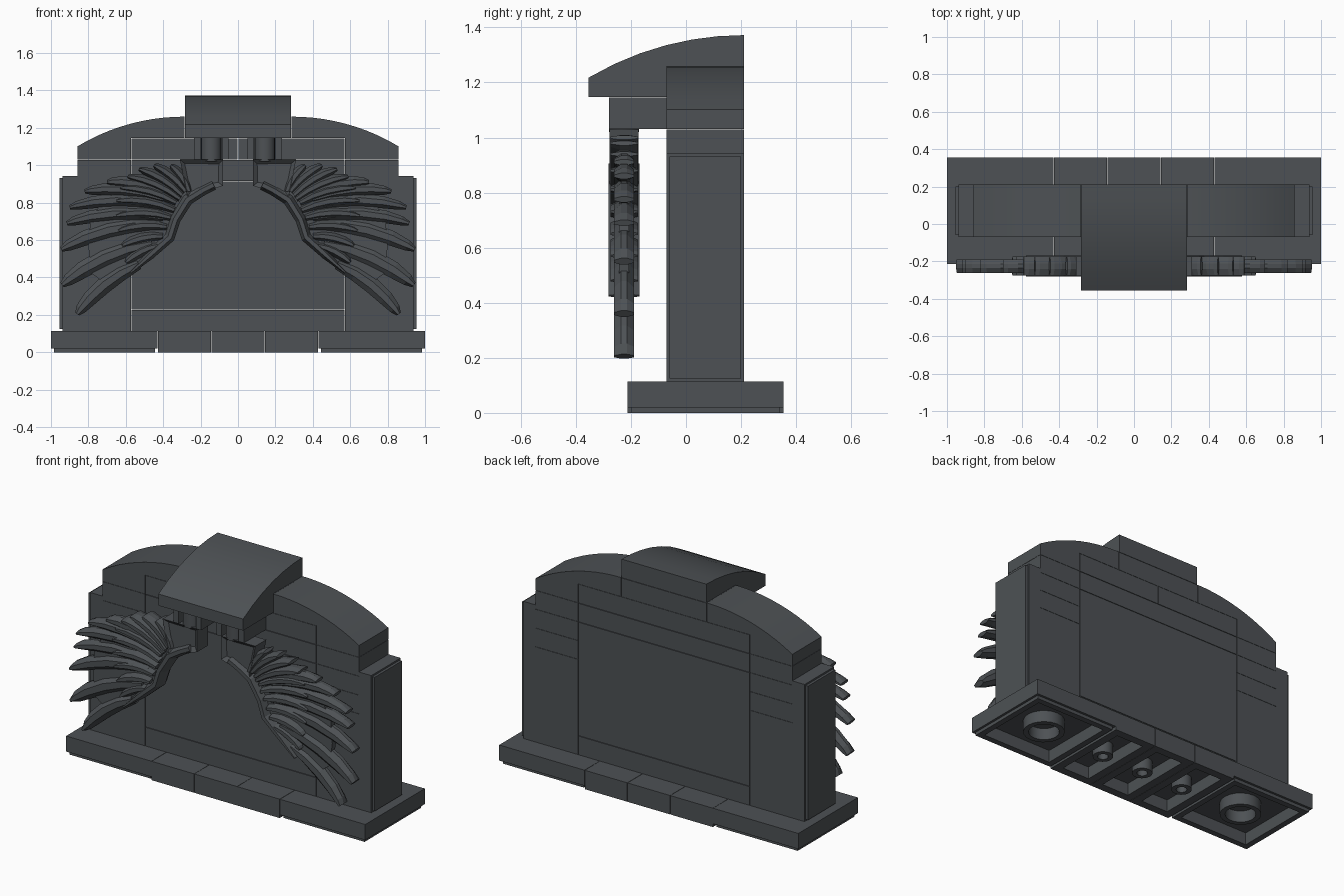
import bpy, bmesh, math
from mathutils import Vector

if "Cube" in bpy.data.objects:
    bpy.data.objects.remove(bpy.data.objects["Cube"])

grey = bpy.data.materials.new("dark_grey")
grey.diffuse_color = (0.075, 0.083, 0.09, 1)
grey.use_nodes = True
grey.node_tree.nodes["Principled BSDF"].inputs["Base Color"].default_value = grey.diffuse_color
S = 2 / 7            # one grid module
YF, YB = -0.07, 0.21  # wall front and back


def finish(bm, name, smooth=None):
    bmesh.ops.recalc_face_normals(bm, faces=bm.faces[:])
    me = bpy.data.meshes.new(name)
    bm.to_mesh(me)
    bm.free()
    me.materials.append(grey)
    ob = bpy.data.objects.new(name, me)
    bpy.context.collection.objects.link(ob)
    if smooth:
        bpy.ops.object.select_all(action='DESELECT')
        ob.select_set(True)
        bpy.context.view_layer.objects.active = ob
        bpy.ops.object.shade_smooth_by_angle(angle=math.radians(smooth))
    return ob


def add_box(bm, x0, x1, y0, y1, z0, z1):
    r = bmesh.ops.create_cube(bm, size=1)
    for v in r['verts']:
        v.co = ((x0 + x1) / 2 + v.co.x * (x1 - x0),
                (y0 + y1) / 2 + v.co.y * (y1 - y0),
                (z0 + z1) / 2 + v.co.z * (z1 - z0))


def box(name, *b):
    bm = bmesh.new()
    add_box(bm, *b)
    return finish(bm, name)


def add_prism(bm, pts, a, b, axis):
    """Extrude a 2D outline along x (points y,z) or y (points x,z)."""
    def put(p, t):
        return (t, p[0], p[1]) if axis == 'x' else (p[0], t, p[1])
    f0 = bm.faces.new([bm.verts.new(put(p, a)) for p in pts])
    f1 = bm.faces.new([bm.verts.new(put(p, b)) for p in pts])
    n = len(pts)
    for i in range(n):
        j = (i + 1) % n
        bm.faces.new((f0.verts[i], f0.verts[j], f1.verts[j], f1.verts[i]))
    return f0, f1


def add_ring_tube(bm, cx, cy, z0, z1, ro, ri, n):
    rings = []
    for r, z in ((ro, z0), (ro, z1), (ri, z1), (ri, z0)):
        rings.append([bm.verts.new((cx + r * math.cos(2 * math.pi * i / n),
                                    cy + r * math.sin(2 * math.pi * i / n), z)) for i in range(n)])
    for k in range(4):
        p, q = rings[k], rings[(k + 1) % 4]
        for i in range(n):
            j = (i + 1) % n
            bm.faces.new((p[i], p[j], q[j], q[i]))


def arc(x0, z0, x1, drop, n):
    """Points on a circle that starts flat at x0,z0 and drops on the way to x1."""
    w = abs(x1 - x0)
    R = (w * w + drop * drop) / (2 * drop)
    pts = []
    for i in range(n + 1):
        t = i / n
        pts.append((x0 + (x1 - x0) * t, z0 - (R - math.sqrt(R * R - (w * t) ** 2))))
    return pts


# Base plates: hollow underneath, with a tube or pin in the middle
def base_plate(name, x0, x1, groove, ro, ri):
    g, lip, top, e, wall = groove, 0.02, 0.114, 0.001, 0.05
    y0, y1 = -0.213, 0.355
    x0, x1 = x0 + e, x1 - e
    bm = bmesh.new()
    levels = [(g, 0), (g, lip), (0, lip), (0, top)] if g else [(0, 0), (0, top)]
    levels = [(wall, 0.075), (wall, 0)] + levels
    rings = [[bm.verts.new(p) for p in ((x0 + d, y0 + d, z), (x1 - d, y0 + d, z),
                                        (x1 - d, y1 - d, z), (x0 + d, y1 - d, z))] for d, z in levels]
    for p, q in zip(rings, rings[1:]):
        for i in range(4):
            j = (i + 1) % 4
            bm.faces.new((p[i], p[j], q[j], q[i]))
    bm.faces.new(rings[0])
    bm.faces.new(rings[-1])
    add_ring_tube(bm, (x0 + x1) / 2, (y0 + y1) / 2, 0.004, 0.076, ro, ri, 20)
    finish(bm, name, 30)


for s, side in ((-1, "left"), (1, "right")):
    a, b = sorted((s * 1.5 * S, s * 3.5 * S))
    base_plate("base_corner_" + side, a, b, 0.014, 0.116, 0.086)
for i in (-1, 0, 1):
    base_plate("base_middle_%d" % (i + 2), (i - .5) * S, (i + .5) * S, 0, 0.057, 0.03)

# Wall blocks with hairline seams
G = 0.0015
for i, (z0, z1) in enumerate(((0.114, 0.23), (0.23, 0.917), (0.917, 1.031))):
    box("wall_middle_%d" % i, -2 * S + G, 2 * S - G, YF, YB, z0, z1 - 2 * G)
for s, side in ((-1, "left"), (1, "right")):
    for i, (z0, z1) in enumerate(((0.114, 0.69), (0.69, 0.803), (0.803, 0.917), (0.917, 1.031))):
        a, b = sorted((s * (2 * S + G), s * 3 * S))
        box("wall_%s_%d" % (side, i), a, b, YF, YB, z0, z1 - G)
    a, b = sorted((0, s * 2 * S))
    box("wall_upper_" + side, a + G, b - G, YF, YB, 1.031, 1.145 - G)
    # side panel with a slightly inset outer layer
    bm = bmesh.new()
    a, b = sorted((s * 0.857, s * 0.939))
    add_box(bm, a, b, YF, YB, 0.114, 0.942)
    a, b = sorted((s * 0.939, s * 0.955))
    add_box(bm, a, b, YF + .01, YB - .01, 0.124, 0.932)
    finish(bm, "side_panel_" + side)
    # curved shoulder
    top = arc(S + G, 1.26, 3 * S, 0.158, 10)
    pts = top + [(3 * S, 1.031), (2 * S + G, 1.031), (2 * S + G, 1.145), (S + G, 1.145)]
    bm = bmesh.new()
    add_prism(bm, [(s * x, z) for x, z in pts], YF, YB, 'y')
    finish(bm, "shoulder_" + side, 30)
box("roof_support", -S + G, S - G, YF, YB, 1.145, 1.258)

# Curved roof overhanging the front
bm = bmesh.new()
add_prism(bm, arc(YB, 1.372, -0.355, 0.155, 6) + [(-0.355, 1.147), (YF - G, 1.147), (YF - G, 1.26), (YB, 1.26)],
          -0.283, 0.283, 'x')
finish(bm, "roof", 30)

# Wings
YC = -0.225


def add_spar(bm, s, path, widths, half):
    """Loft a six-sided bevelled section along a path in the xz plane."""
    rings = []
    for i, p in enumerate(path):
        d = (path[min(i + 1, len(path) - 1)] - path[max(i - 1, 0)]).normalized()
        n, w = Vector((-d.y, d.x)), widths[i]
        ring = []
        for u, v in ((1, .3), (.4, 1), (-.4, 1), (-1, .3), (-1, -.3), (-.4, -1), (.4, -1), (1, -.3)):
            q = p + n * (u * w)
            ring.append(bm.verts.new((s * q.x, YC + v * half, q.y)))
        rings.append(ring)
    for a, b in zip(rings, rings[1:]):
        for i in range(8):
            j = (i + 1) % 8
            bm.faces.new((a[i], a[j], b[j], b[i]))
    bm.faces.new(rings[0])
    bm.faces.new(rings[-1])


def add_feather(bm, s, x0, z0, x1, z1, w, half):
    a, b = Vector((x0, z0)), Vector((x1, z1))
    d = b - a
    c = (a + b) / 2 + Vector((-d.y, d.x)) * 0.14
    ts = (0, .25, .5, .75, .92, 1)
    path = [a * (1 - t) ** 2 + c * (2 * t * (1 - t)) + b * t * t for t in ts]
    add_spar(bm, s, path, [w * k for k in (.6, .9, 1, .9, .65, .3)], half)


long_feathers = ((.40, .85, .70, .91, .035), (.40, .82, .82, .86, .036), (.40, .78, .90, .775, .036),
                 (.40, .72, .915, .69, .038), (.42, .68, .945, .55, .045), (.46, .58, .94, .36, .05),
                 (.53, .47, .86, .205, .045))
short_feathers = ((.26, .86, .36, 1.0), (.28, .86, .45, 1.0), (.30, .84, .53, .98), (.31, .82, .59, .94),
                  (.33, .80, .63, .88), (.34, .76, .65, .81), (.36, .72, .65, .73), (.38, .67, .64, .65),
                  (.40, .62, .62, .57), (.43, .57, .60, .48))
inner_edge = [(.15, .88), (.25, .80), (.32, .695), (.345, .60), (.465, .50), (.57, .42)]
outer_edge = [(.70, .36), (.78, .42), (.80, .56), (.79, .70), (.72, .82), (.58, .89), (.45, .95), (.3, .98)]

for s, side in ((-1, "left"), (1, "right")):
    # thin web that joins the feathers
    bm = bmesh.new()
    add_prism(bm, [(s * x, z) for x, z in inner_edge + outer_edge], YC - .018, YC + .018, 'y')
    finish(bm, "wing_web_" + side)
    bm = bmesh.new()
    for x0, z0, x1, z1, w in long_feathers:
        add_feather(bm, s, x0, z0, x1, z1, w, 0.036)
    finish(bm, "long_feathers_" + side)
    bm = bmesh.new()
    for f in short_feathers:
        add_feather(bm, s, *f, 0.029, 0.05)
    finish(bm, "short_feathers_" + side)
    # arm along the inner edge
    bm = bmesh.new()
    path = [Vector(p) for p in ((.13, .895), (.19, .865), (.27, .815), (.335, .71), (.365, .615), (.47, .52), (.575, .425))]
    add_spar(bm, s, path, [.028, .028, .03, .028, .028, .024, .008], 0.057)
    finish(bm, "wing_arm_" + side)
    # shoulder block with recessed faces
    bm = bmesh.new()
    hub = [(.08, 1.03), (.31, 1.03), (.27, .83), (.2, .85), (.145, .87), (.08, .89)]
    faces = add_prism(bm, [(s * x, z) for x, z in hub], YC - .052, YC + .052, 'y')
    bmesh.ops.recalc_face_normals(bm, faces=bm.faces[:])
    bmesh.ops.inset_individual(bm, faces=list(faces), thickness=0.032)
    bmesh.ops.translate(bm, verts=faces[0].verts[:], vec=(0, .02, 0))
    bmesh.ops.translate(bm, verts=faces[1].verts[:], vec=(0, -.02, 0))
    finish(bm, "wing_hub_" + side)
    # clip and its pin
    bm = bmesh.new()
    cx = s * 0.143
    add_box(bm, cx - .092, cx + .092, -.165, YF, 1.031, 1.146)
    for k in (-1, 1):
        a, b = sorted((cx + k * .058, cx + k * .092))
        add_box(bm, a, b, -.28, -.165, 1.031, 1.146)
    finish(bm, "clip_" + side)
    bm = bmesh.new()
    bmesh.ops.create_cone(bm, cap_ends=True, segments=16, radius1=.055, radius2=.055, depth=.125)
    bmesh.ops.translate(bm, verts=bm.verts[:], vec=(cx, YC, 1.083))
    finish(bm, "clip_pin_" + side, 30)
